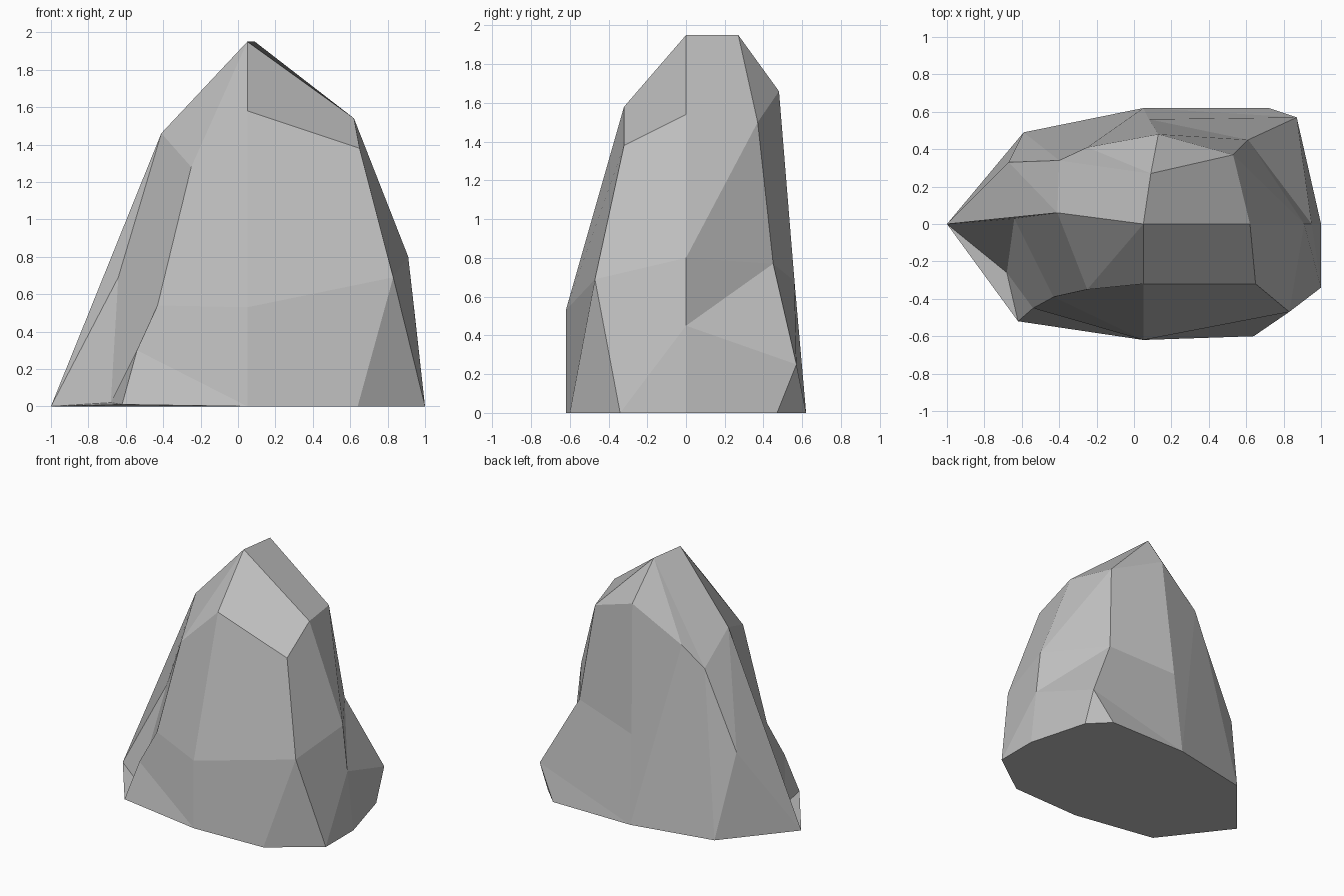
import bpy
import bmesh

old = bpy.data.objects.get("Cube")
if old:
    bpy.data.objects.remove(old, do_unlink=True)

# Contour rings of the rock, keyed by compass direction (s is the front)
rings = {
    "base": dict(s=(.05, -.62, 0), sse=(.64, -.6, 0), se=(1, -.34, 0), e=(1, 0, 0),
                 ne=(.87, .47, 0), nne=(.72, .62, 0), n=(.05, .62, 0),
                 nw=(-.59, .49, 0), w=(-1, 0, 0), sw=(-.62, -.52, .01)),
    "foot": dict(e=(.95, 0, .45), ne=(.87, .57, .25),
                 wsw=(-.68, -.26, .02), sw=(-.54, -.45, .3)),
    "waist": dict(s=(.05, -.62, .53), se=(.83, -.47, .69), e=(.91, 0, .8),
                  ne=(.61, .45, .77), n=(.08, .56, .68), nw=(-.67, .33, .65),
                  w=(-.64, .03, .69), sw=(-.43, -.39, .54)),
    "shoulder": dict(s=(.05, -.32, 1.58), se=(.65, -.32, 1.38), e=(.62, 0, 1.54),
                     ne=(.53, .37, 1.5), n=(.13, .48, 1.66), nnw=(-.25, .41, 1.41),
                     nw=(-.4, .34, 1.24), w=(-.41, .06, 1.46), sw=(-.25, -.35, 1.28)),
    "crown": dict(s=(.05, 0, 1.95), n=(.09, .27, 1.95)),
}

# Ribs from the ground to the crown, counter-clockwise from the front;
# a rib may reuse a neighbour's point, so that ridges merge
ribs = [
    "base.s base.s waist.s shoulder.s crown.s",
    "base.sse base.sse waist.se shoulder.se shoulder.e",
    "base.se base.se waist.se shoulder.se shoulder.e",
    "base.e foot.e waist.e shoulder.e shoulder.e",
    "base.e foot.e waist.e shoulder.e crown.s",
    "base.e foot.e waist.e shoulder.ne crown.n",
    "base.e foot.e waist.ne shoulder.ne crown.n",
    "base.ne foot.ne waist.ne shoulder.ne crown.n",
    "base.nne foot.ne waist.ne shoulder.ne crown.n",
    "base.n base.n waist.n shoulder.n crown.n",
    "base.n base.n base.n shoulder.nnw crown.n",
    "base.nw base.nw base.nw shoulder.nw crown.n",
    "base.nw base.nw waist.nw shoulder.nw crown.n",
    "base.nw base.nw waist.nw shoulder.w crown.s",
    "base.w base.w base.w shoulder.w crown.s",
    "base.w base.w waist.w shoulder.w crown.s",
    "base.w foot.wsw waist.w shoulder.w crown.s",
    "base.sw foot.wsw waist.w shoulder.w crown.s",
    "base.sw foot.sw waist.sw shoulder.sw crown.s",
]

bm = bmesh.new()
points = {f"{ring}.{way}": bm.verts.new(co)
          for ring, ways in rings.items() for way, co in ways.items()}
columns = [[points[name] for name in rib.split()] for rib in ribs]


def add_facet(corners):
    """Add a face, dropping repeated corners."""
    corners = list(dict.fromkeys(corners))
    if len(corners) > 2:
        bm.faces.new(corners)


# Facets between neighbouring ribs, then the underside
for here, there in zip(columns, columns[1:] + columns[:1]):
    for low in range(len(here) - 1):
        add_facet((here[low], there[low], there[low + 1], here[low + 1]))
add_facet([column[0] for column in reversed(columns)])
bmesh.ops.recalc_face_normals(bm, faces=bm.faces[:])

mesh = bpy.data.meshes.new("rock")
bm.to_mesh(mesh)
bm.free()
rock = bpy.data.objects.new("rock", mesh)
bpy.context.collection.objects.link(rock)

# Plain grey stone
stone = bpy.data.materials.new("grey stone")
stone.use_nodes = True
colour = (.52, .52, .52, 1)
stone.diffuse_color = colour
stone.node_tree.nodes["Principled BSDF"].inputs["Base Color"].default_value = colour
mesh.materials.append(stone)
